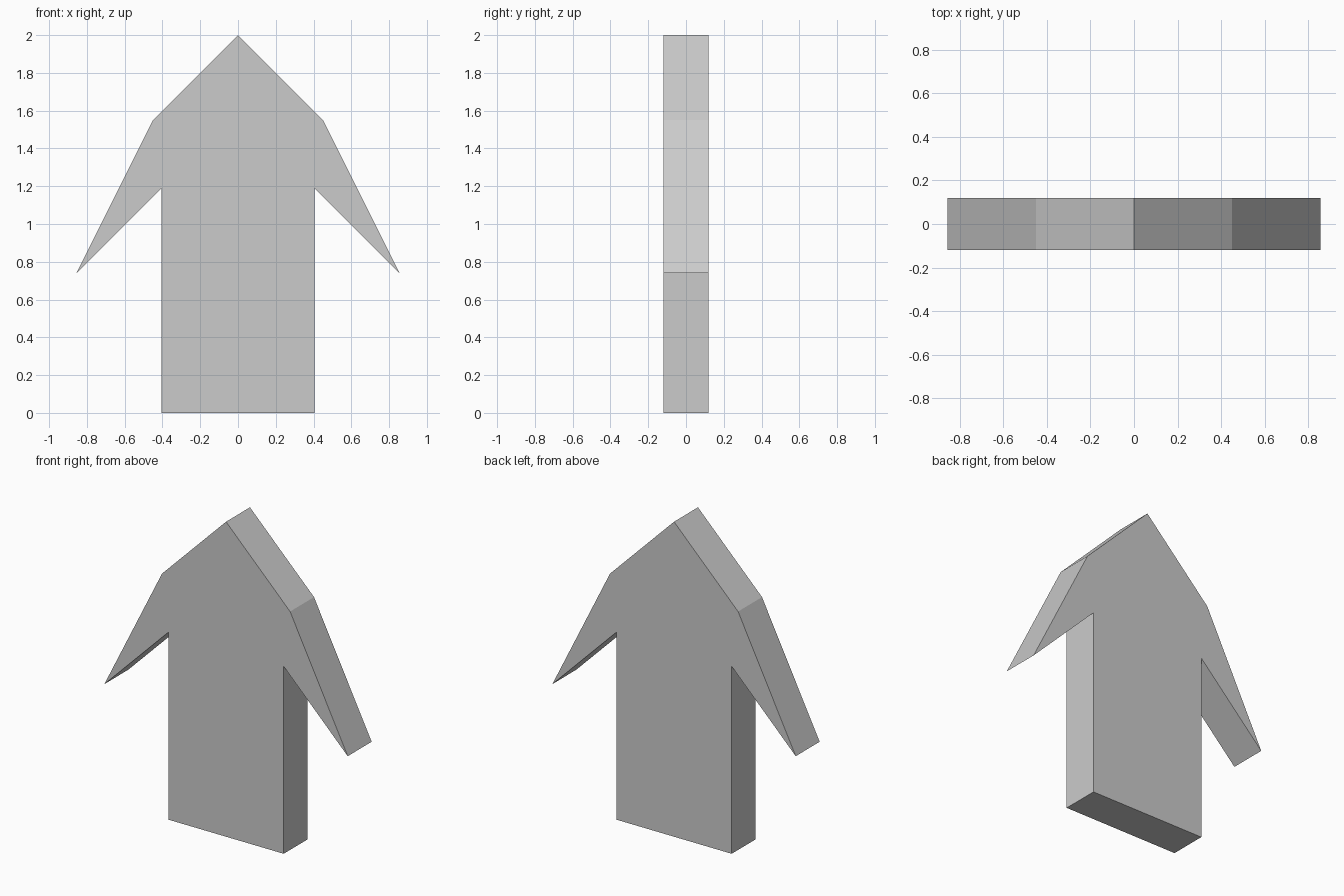
import bpy
import bmesh

if "Cube" in bpy.data.objects:
    bpy.data.objects.remove(bpy.data.objects["Cube"])

HALF_DEPTH = 0.12

# Right half of the arrow outline (x, z), from the base up to the apex
right = [(0.405, 0.0), (0.405, 1.19), (0.855, 0.74), (0.45, 1.55), (0.0, 2.0)]
# Mirror it for the left half, sharing the apex
outline = right + [(-x, z) for x, z in reversed(right[:-1])]

# Flat front face, extruded backwards into a slab
bm = bmesh.new()
front = bm.faces.new([bm.verts.new((x, -HALF_DEPTH, z)) for x, z in outline])
extruded = bmesh.ops.extrude_face_region(bm, geom=[front], use_keep_orig=True)
back_verts = [v for v in extruded["geom"] if isinstance(v, bmesh.types.BMVert)]
bmesh.ops.translate(bm, verts=back_verts, vec=(0, 2 * HALF_DEPTH, 0))
bmesh.ops.recalc_face_normals(bm, faces=bm.faces[:])

mesh = bpy.data.meshes.new("arrow_slab")
bm.to_mesh(mesh)
bm.free()
arrow = bpy.data.objects.new("arrow_slab", mesh)
bpy.context.collection.objects.link(arrow)
